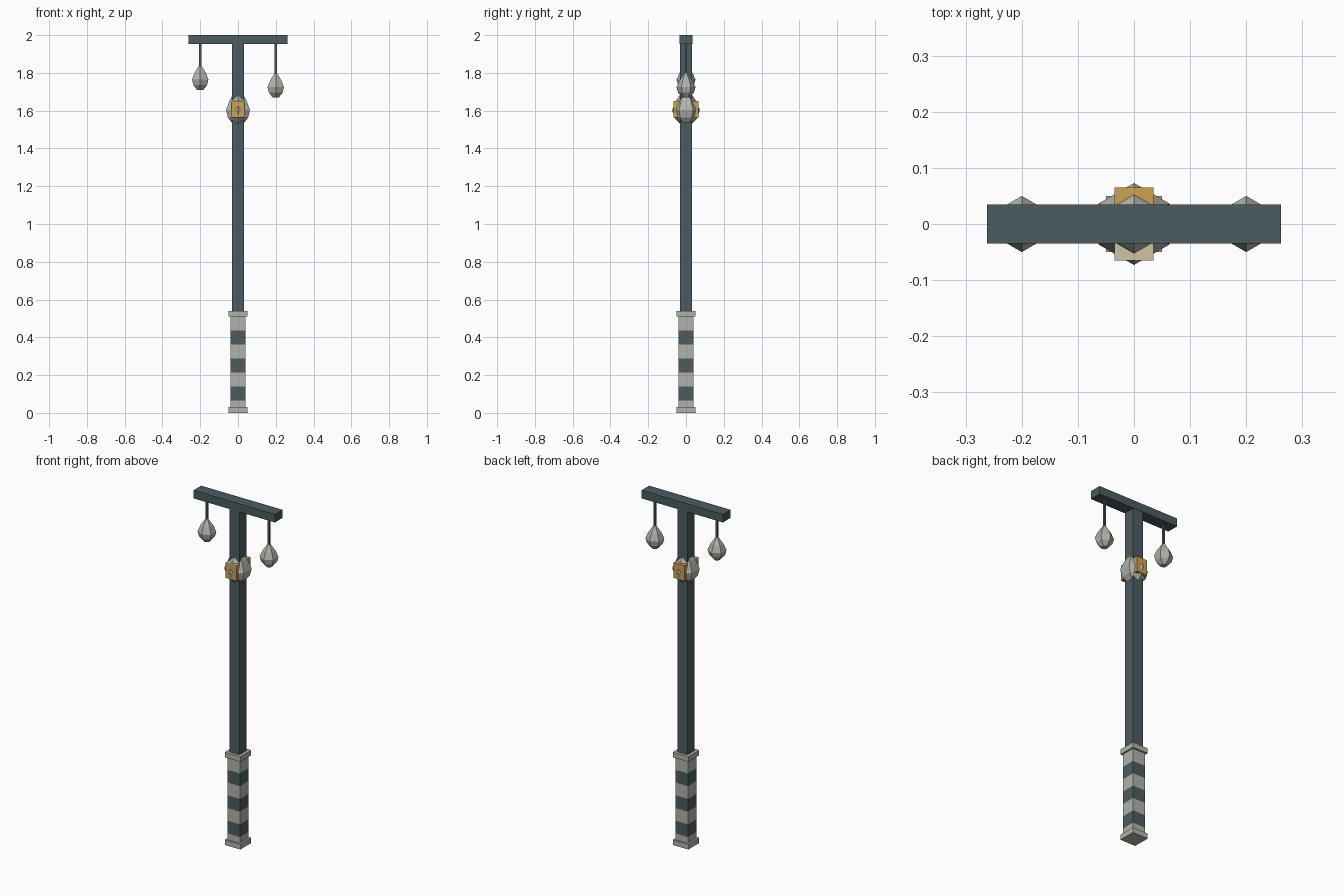
import bpy, bmesh, math
from mathutils import Matrix

if "Cube" in bpy.data.objects:
    bpy.data.objects.remove(bpy.data.objects["Cube"], do_unlink=True)


def material(name, rgb):
    m = bpy.data.materials.new(name)
    m.use_nodes = True
    m.diffuse_color = (*rgb, 1)
    m.node_tree.nodes["Principled BSDF"].inputs["Base Color"].default_value = (*rgb, 1)
    return m


teal = material("dark teal", (0.07, 0.107, 0.12))
stone = material("pale grey", (0.45, 0.45, 0.41))
amber = material("amber", (0.62, 0.36, 0.08))
cream = material("cream", (0.62, 0.55, 0.36))


def finish(name, bm, mat):
    bmesh.ops.recalc_face_normals(bm, faces=bm.faces)
    mesh = bpy.data.meshes.new(name)
    bm.to_mesh(mesh)
    bm.free()
    mesh.materials.append(mat)
    ob = bpy.data.objects.new(name, mesh)
    bpy.context.collection.objects.link(ob)
    return ob


def box(name, half_x, half_y, z0, z1, mat, x=0, y=0):
    bm = bmesh.new()
    bmesh.ops.create_cube(bm, size=1, matrix=Matrix.Translation((x, y, (z0 + z1) / 2))
                          @ Matrix.Diagonal((2 * half_x, 2 * half_y, z1 - z0, 1)))
    return finish(name, bm, mat)


# Six-sided teardrop: (height fraction, radius fraction)
DROP = [(0, 0.38), (0.2, 0.85), (0.42, 1), (0.7, 0.68), (1, 0.14)]


def teardrop(name, x, z0, z1, radius):
    bm = bmesh.new()
    rings = []
    for h, r in DROP:
        angles = [math.radians(30 + 60 * i) for i in range(6)]
        rings.append([bm.verts.new((x + radius * r * math.cos(a), radius * r * math.sin(a),
                                    z0 + h * (z1 - z0))) for a in angles])
    for low, high in zip(rings, rings[1:]):
        for i in range(6):
            j = (i + 1) % 6
            bm.faces.new((low[i], low[j], high[j], high[i]))
    bm.faces.new(rings[0])
    bm.faces.new(rings[-1])
    return finish(name, bm, stone)


# Post and crossbeam
box("post", 0.033, 0.033, 0.02, 1.96, teal)
box("crossbeam", 0.262, 0.035, 1.953, 2.0, teal)

# Striped sleeve between two collars
levels = [0.03, 0.066, 0.14, 0.214, 0.288, 0.362, 0.436, 0.51]
for i, (low, high) in enumerate(zip(levels, levels[1:])):
    box(f"sleeve_band_{i + 1}", 0.04, 0.04, low, high, teal if i % 2 else stone)
box("base_collar", 0.05, 0.05, 0, 0.03, stone)
box("upper_collar", 0.05, 0.05, 0.51, 0.54, stone)

# Hanging lamps at two heights
for side, x, bottom in (("right", -0.2, 1.71), ("left", 0.2, 1.67)):
    teardrop(f"{side}_hanging_lamp", x, bottom, bottom + 0.13, 0.05)
    box(f"{side}_hanger", 0.006, 0.006, bottom + 0.12, 1.96, teal, x=x)

# Central lamp around the post, with a window box on front and back
teardrop("central_lamp", 0, 1.525, 1.715, 0.073)
box("front_window", 0.035, 0.015, 1.563, 1.645, amber, y=-0.05)
box("front_window_cap", 0.035, 0.015, 1.645, 1.652, cream, y=-0.05)
box("back_window", 0.035, 0.015, 1.563, 1.652, amber, y=0.05)
